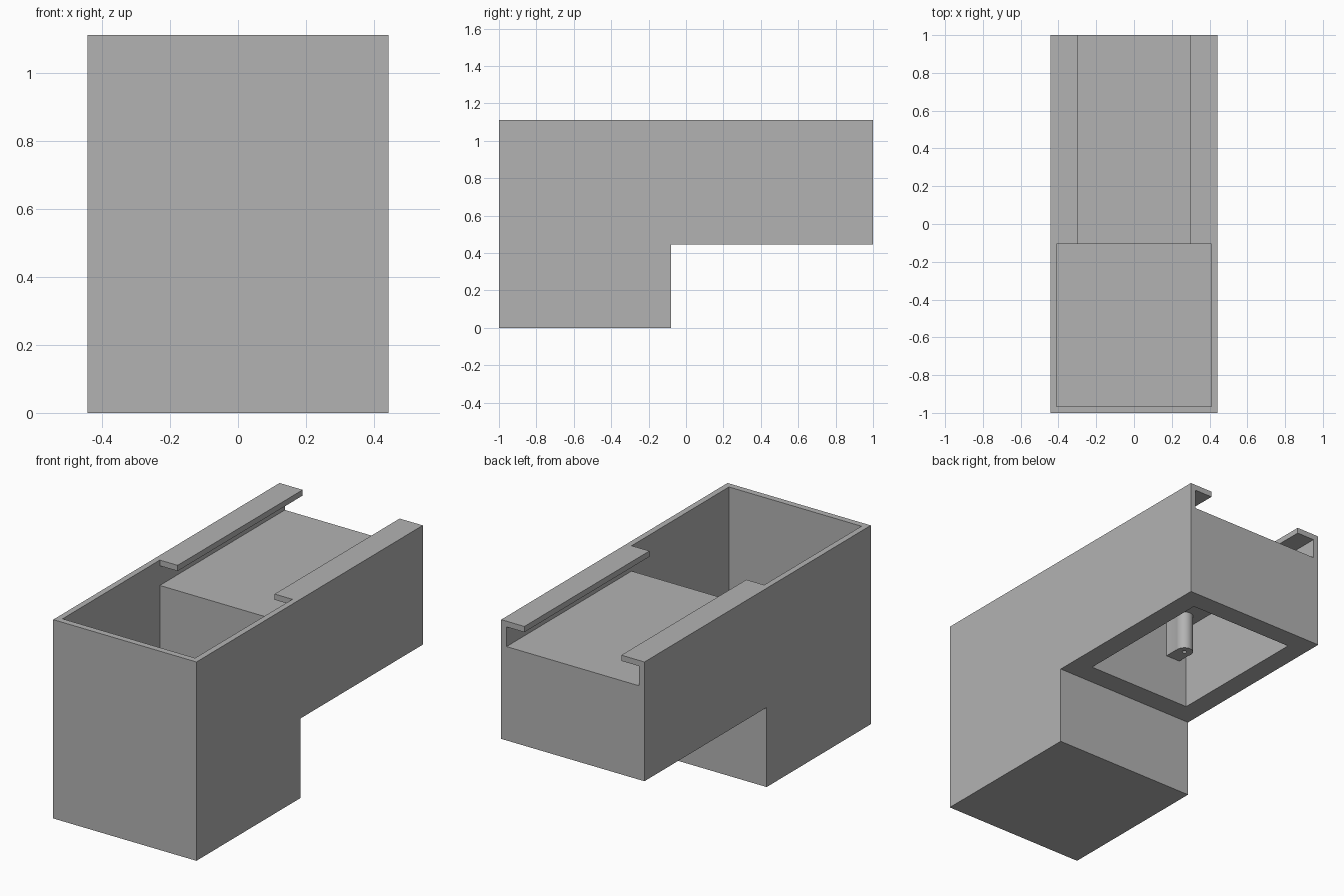
import bpy, bmesh
from mathutils import Matrix, Vector

cube = bpy.data.objects.get("Cube")
if cube:
    bpy.data.objects.remove(cube, do_unlink=True)

grey = bpy.data.materials.new("plain grey")
grey.use_nodes = True
grey.diffuse_color = (0.45, 0.45, 0.45, 1)
grey.node_tree.nodes["Principled BSDF"].inputs["Base Color"].default_value = grey.diffuse_color

# Main dimensions
HALF_W, INNER_W, LIP_W = 0.443, 0.41, 0.30
STEP_Y, STEP_Z, TOP = -0.08, 0.445, 1.112
CAVITY_BACK, DECK, LIP_Z = -0.105, 0.97, 1.08
POCKET_X, POCKET_Y0, POCKET_Y1, POCKET_TOP = 0.327, 0.043, 0.887, 0.925


def finish(name, bm):
    bmesh.ops.recalc_face_normals(bm, faces=bm.faces)
    mesh = bpy.data.meshes.new(name)
    bm.to_mesh(mesh)
    bm.free()
    mesh.materials.append(grey)
    obj = bpy.data.objects.new(name, mesh)
    bpy.context.collection.objects.link(obj)
    return obj


def box(name, lo, hi):
    lo, hi = Vector(lo), Vector(hi)
    bm = bmesh.new()
    place = Matrix.Translation((lo + hi) / 2) @ Matrix.Diagonal((*(hi - lo), 1))
    bmesh.ops.create_cube(bm, size=1, matrix=place)
    return finish(name, bm)


def cylinder(name, x, y, z0, z1, radius, sides):
    bm = bmesh.new()
    bmesh.ops.create_cone(bm, cap_ends=True, segments=sides, radius1=radius, radius2=radius,
                          depth=z1 - z0, matrix=Matrix.Translation((x, y, (z0 + z1) / 2)))
    return finish(name, bm)


def combine(target, tool, operation):
    mod = target.modifiers.new("combine", "BOOLEAN")
    mod.operation, mod.solver, mod.object = operation, "EXACT", tool
    bpy.context.view_layer.update()
    graph = bpy.context.evaluated_depsgraph_get()
    mesh = bpy.data.meshes.new_from_object(target.evaluated_get(graph))
    target.modifiers.clear()
    target.data = mesh
    bpy.data.objects.remove(tool, do_unlink=True)


# Stepped housing from a side profile
profile = [(-1, 0), (STEP_Y, 0), (STEP_Y, STEP_Z), (1, STEP_Z), (1, TOP), (-1, TOP)]
bm = bmesh.new()
side = bm.faces.new([bm.verts.new((-HALF_W, y, z)) for y, z in profile])
swept = bmesh.ops.extrude_face_region(bm, geom=[side])["geom"]
bmesh.ops.translate(bm, vec=(2 * HALF_W, 0, 0),
                    verts=[v for v in swept if isinstance(v, bmesh.types.BMVert)])
housing = finish("housing", bm)

# Front bin, lid groove, opening between the lips, and underside pocket
for lo, hi in [
    ((-INNER_W, -0.965, 0.035), (INNER_W, CAVITY_BACK, 1.3)),
    ((-INNER_W, -0.3, DECK), (INNER_W, 1.1, LIP_Z)),
    ((-LIP_W, -0.3, DECK), (LIP_W, 1.1, 1.3)),
    ((-POCKET_X, POCKET_Y0, 0.3), (POCKET_X, POCKET_Y1, POCKET_TOP)),
]:
    combine(housing, box("cutter", lo, hi), "DIFFERENCE")

# Screw posts in the pocket corners, each backed by a web to the end wall
POST_X, POST_R, POST_BOTTOM, INSET = 0.235, 0.046, 0.705, 0.095
for x, x_name in ((-POST_X, "right"), (POST_X, "left")):
    for wall, inward, y_name in ((POCKET_Y0, 1, "front"), (POCKET_Y1, -1, "back")):
        y = wall + inward * INSET
        post = cylinder(f"{y_name}_{x_name}_screw_post", x, y, POST_BOTTOM, POCKET_TOP + 0.01, POST_R, 32)
        ends = sorted((wall - inward * 0.01, y))
        web = box("web", (x - POST_R * 0.98, ends[0], POST_BOTTOM + 0.002),
                  (x + POST_R * 0.98, ends[1], POCKET_TOP + 0.01))
        combine(post, web, "UNION")
        combine(post, cylinder("pilot_hole", x, y, POST_BOTTOM - 0.1, POST_BOTTOM + 0.15, 0.012, 16),
                "DIFFERENCE")
        bpy.ops.object.select_all(action="DESELECT")
        post.select_set(True)
        bpy.context.view_layer.objects.active = post
        bpy.ops.object.shade_smooth_by_angle()
